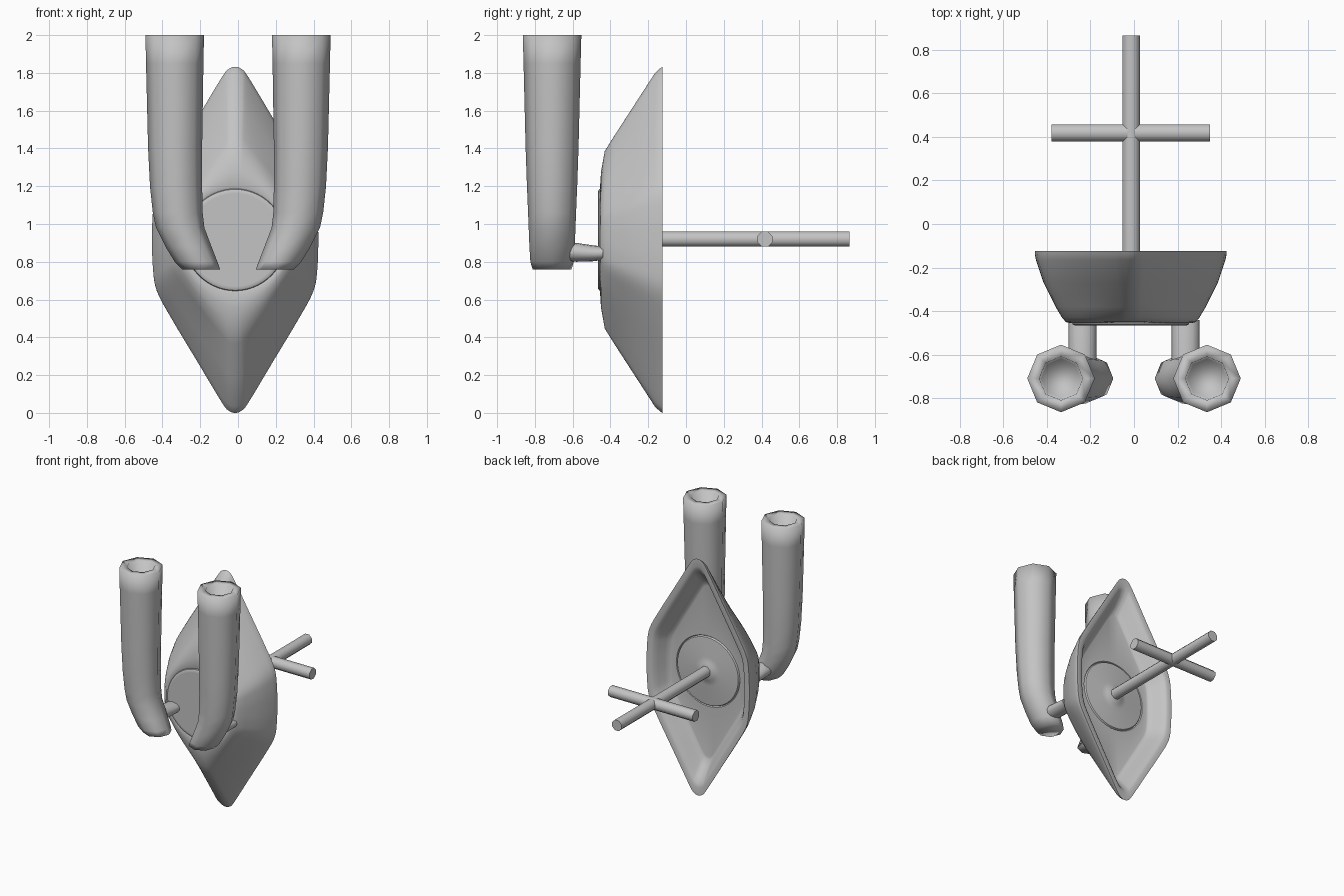
import bpy, bmesh, math
from mathutils import Vector

if "Cube" in bpy.data.objects:
    bpy.data.objects.remove(bpy.data.objects["Cube"])

grey = bpy.data.materials.new("neutral_grey")
grey.diffuse_color = (0.55, 0.55, 0.55, 1)
grey.use_nodes = True
grey.node_tree.nodes["Principled BSDF"].inputs["Base Color"].default_value = grey.diffuse_color


def loft(name, rings, angle):
    """Skin a list of equal-length point rings, cap both ends, shade smooth."""
    bm = bmesh.new()
    loops = [[bm.verts.new(p) for p in ring] for ring in rings]
    n = len(loops[0])
    for a, b in zip(loops, loops[1:]):
        for i in range(n):
            j = (i + 1) % n
            bm.faces.new((a[i], a[j], b[j], b[i]))
    bm.faces.new(loops[0])
    bm.faces.new(loops[-1])
    bmesh.ops.recalc_face_normals(bm, faces=bm.faces)
    mesh = bpy.data.meshes.new(name)
    bm.to_mesh(mesh)
    bm.free()
    mesh.materials.append(grey)
    obj = bpy.data.objects.new(name, mesh)
    bpy.context.collection.objects.link(obj)
    bpy.ops.object.select_all(action='DESELECT')
    obj.select_set(True)
    bpy.context.view_layer.objects.active = obj
    bpy.ops.object.shade_smooth_by_angle(angle=math.radians(angle))
    return obj


def circle(n, phase=0.0):
    return [(math.cos(2 * math.pi * i / n + phase),
             math.sin(2 * math.pi * i / n + phase)) for i in range(n)]


# Rounded diamond outline: one quadrant, splined, then mirrored
quad = [(1, 0), (.99, .16), (.943, .295), (.76, .46), (.46, .70),
        (.16, .94), (.075, .988), (0, 1)]
ctrl = [(.99, -.16)] + quad + [(-.075, .988)]
q = []
for k in range(1, len(ctrl) - 2):
    p0, p1, p2, p3 = (Vector(c) for c in ctrl[k - 1:k + 3])
    for s in range(4):
        t = s / 4
        q.append(0.5 * (2 * p1 + (p2 - p0) * t + (2 * p0 - 5 * p1 + 4 * p2 - p3) * t * t
                        + (3 * p1 - p0 - 3 * p2 + p3) * t ** 3))
q.append(Vector((0, 1)))
half = q + [Vector((-p.x, p.y)) for p in reversed(q[:-1])]
diamond = half + [Vector((p.x, -p.y)) for p in reversed(half[1:-1])]

CX, CZ = -0.015, 0.916


def shell_ring(y, hx, hz, roundness):
    pts = []
    for p in diamond:
        v = p.lerp(p.normalized(), roundness)
        pts.append((CX + v.x * hx, y, CZ + v.y * hz))
    return pts


# Shell: front disc, outer hull, rim, hollow back with its own disc
# (y, half width, half height, 0 = diamond / 1 = circle)
shell_profile = [
    (-.465, .245, .245, 1), (-.465, .258, .258, 1), (-.460, .267, .267, 1),
    (-.450, .270, .270, 1), (-.455, .280, .282, 1), (-.450, .298, .36, .6),
    (-.430, .315, .47, .25), (-.380, .345, .55, .1), (-.325, .372, .635, .03),
    (-.270, .400, .72, 0), (-.165, .435, .882, 0), (-.140, .440, .906, 0),
    (-.125, .440, .916, 0), (-.125, .405, .855, 0), (-.135, .390, .825, 0),
    (-.165, .370, .785, 0), (-.215, .345, .725, 0), (-.245, .325, .685, 0),
    (-.250, .310, .660, 0), (-.250, .272, .272, 1), (-.258, .266, .266, 1),
    (-.246, .260, .260, 1), (-.244, .250, .250, 1), (-.244, .110, .110, 1),
    (-.236, .070, .070, 1), (-.220, .040, .040, 1)]
loft("shell", [shell_ring(*r) for r in shell_profile], 40)

# Rear handle and its crossbar
bar = circle(8, math.pi / 8)
R = 0.043
loft("handle_shaft", [[(-.013 + x * R, y, .92 + z * R) for x, z in bar]
                      for y in (-.26, .866)], 50)
loft("handle_crossbar", [[(x, .418 + a * R, .92 + z * R) for a, z in bar]
                         for x in (-.378, .348)], 50)

# Bent tubes with a recessed open top: (z, centre x, radius x, radius y)
tube_profile = [
    (.76, .195, .100, .103), (.80, .222, .113, .115), (.88, .262, .122, .120),
    (.98, .306, .128, .124), (1.06, .319, .132, .127), (1.2, .328, .138, .133),
    (1.4, .333, .143, .140), (1.85, .335, .152, .151), (2.0, .335, .155, .155),
    (2.0, .335, .100, .100), (1.90, .335, .090, .090)]
oct8 = circle(8)
for side, label in ((-1, "left"), (1, "right")):
    loft(label + "_tube",
         [[(side * cx + x * rx, -.709 + y * ry, z) for x, y in oct8]
          for z, cx, rx, ry in tube_profile], 100)
    # Peg joining tube to shell
    loft(label + "_peg",
         [[(side * .237 + x * .064, y, cz + z * rz) for x, z in circle(12)]
          for y, cz, rz in ((-.68, .855, .05), (-.58, .85, .05),
                            (-.50, .845, .043), (-.44, .845, .036))], 50)
